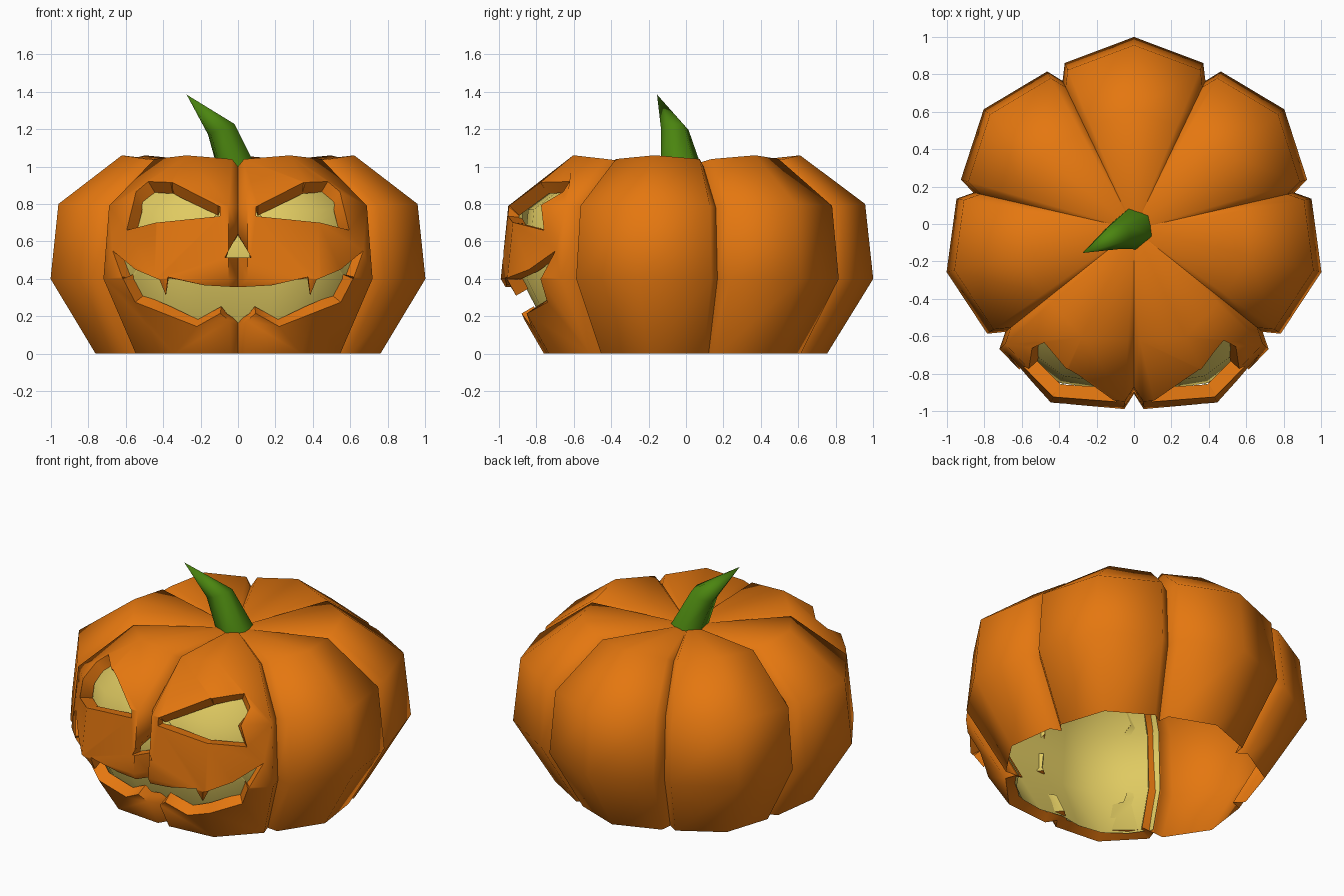
import bpy, bmesh, math
from mathutils import Vector

if "Cube" in bpy.data.objects:
    bpy.data.objects.remove(bpy.data.objects["Cube"])

CY = -0.028                 # pumpkin axis sits slightly forward
STEP = 2 * math.pi / 7      # seven lobes


def material(name, rgb):
    m = bpy.data.materials.new(name)
    m.diffuse_color = (*rgb, 1)
    m.use_nodes = True
    m.node_tree.nodes["Principled BSDF"].inputs["Base Color"].default_value = m.diffuse_color
    return m


ORANGE = material("pumpkin orange", (0.78, 0.185, 0.005))
CREAM = material("inner cream", (0.74, 0.59, 0.12))
GREEN = material("stem green", (0.07, 0.235, 0.005))


def make_object(name, bm, mats):
    me = bpy.data.meshes.new(name)
    bm.to_mesh(me)
    bm.free()
    for m in mats:
        me.materials.append(m)
    ob = bpy.data.objects.new(name, me)
    bpy.context.collection.objects.link(ob)
    return ob


def smooth(ob, degrees):
    bpy.ops.object.select_all(action='DESELECT')
    ob.select_set(True)
    bpy.context.view_layer.objects.active = ob
    bpy.ops.object.shade_smooth_by_angle(angle=math.radians(degrees))


def polar(a, r, z):
    """Point at angle a measured from the front (-y)."""
    return Vector((r * math.sin(a), CY - r * math.cos(a), z))


def loft(bm, rings, closed=True):
    loops = [[bm.verts.new(p) for p in ring] for ring in rings]
    n = len(loops[0])
    for lo, hi in zip(loops, loops[1:]):
        for i in range(n if closed else n - 1):
            j = (i + 1) % n
            bm.faces.new((lo[i], lo[j], hi[j], hi[i]))
    return loops


def bake(ob):
    """Replace the mesh by its modified result."""
    dg = bpy.context.evaluated_depsgraph_get()
    me = bpy.data.meshes.new_from_object(ob.evaluated_get(dg))
    ob.modifiers.clear()
    ob.data = me


# lobed body as a closed solid: (scale, z at lobe centre, lobe edge, groove)
PROFILE = [(0.76, 0, 0, 0), (1, 0.4, 0.4, 0.4), (0.958, 0.8, 0.79, 0.78), (0.62, 1.06, 1.04, 1.0)]


def body_solid():
    bm = bmesh.new()
    e = math.radians(3.1)
    rings = []
    for s, zc, ze, zn in PROFILE:
        ring = []
        for k in range(7):
            a = k * STEP
            ring += [polar(a, 0.88 * s, zn), polar(a + e, 0.963 * s, ze),
                     polar(a + STEP / 2, 1.028 * s, zc), polar(a + STEP - e, 0.963 * s, ze)]
        rings.append(ring)
    loops = loft(bm, rings)
    bm.faces.new(loops[0])
    top = bm.verts.new((0, CY, 0.99))
    for i, v in enumerate(loops[-1]):
        bm.faces.new((v, loops[-1][(i + 1) % 28], top))
    bmesh.ops.recalc_face_normals(bm, faces=bm.faces)
    return bm


# face openings as prisms along y
EYE = [(0.595, 0.66), (0.545, 0.865), (0.48, 0.92), (0.35, 0.915),
       (0.095, 0.785), (0.095, 0.735), (0.44, 0.70)]
NOSE = [(0, 0.64), (-0.07, 0.515), (0.07, 0.515)]
HALF_MOUTH = [(0.18, 0.365), (0.375, 0.41), (0.385, 0.31), (0.42, 0.395), (0.55, 0.45),
              (0.67, 0.55), (0.62, 0.41), (0.55, 0.275), (0.22, 0.145), (0.095, 0.215)]


def flip(poly):
    return [(-x, z) for x, z in reversed(poly)]


MOUTH = [(0, 0.355)] + HALF_MOUTH + [(0, 0.14)] + flip(HALF_MOUTH)
BACK_Y = -0.35

bm = bmesh.new()
for poly in (EYE, flip(EYE), NOSE, MOUTH):
    a, b = loft(bm, [[(x, y, z) for x, z in poly] for y in (-1.5, BACK_Y)])
    bm.faces.new(a)
    bm.faces.new(b)
bmesh.ops.recalc_face_normals(bm, faces=bm.faces)
cutter = make_object("face_cutter", bm, [ORANGE])
cutter.hide_render = True

solid = make_object("pumpkin_solid", body_solid(), [ORANGE])
mod = solid.modifiers.new("carve", 'BOOLEAN')
mod.operation = 'DIFFERENCE'
mod.solver = 'EXACT'
mod.object = cutter
bake(solid)
bpy.data.objects.remove(cutter)


# keep only the skin: either the two carved front lobes or the other five
def skin(front):
    bm = bmesh.new()
    bm.from_mesh(solid.data)
    bm.normal_update()
    drop = []
    for f in bm.faces:
        c = f.calc_center_median()
        inner = (c.y < -0.3 and abs(f.normal.y) < 1e-3) or all(abs(v.co.y - BACK_Y) < 1e-4 for v in f.verts)
        floor = all(v.co.z < 1e-4 for v in f.verts)
        is_front = abs(math.atan2(c.x, CY - c.y)) < STEP
        if inner or floor or is_front != front:
            drop.append(f)
    bmesh.ops.delete(bm, geom=drop, context='FACES')
    return bm


shell = make_object("pumpkin_shell", skin(False), [ORANGE])
smooth(shell, 60)

carved = make_object("carved_face", skin(True), [ORANGE, CREAM])
mod = carved.modifiers.new("wall", 'SOLIDIFY')
mod.thickness = 0.075
mod.offset = -1
mod.material_offset = 1
mod.material_offset_rim = 0
bake(carved)
smooth(carved, 60)
bpy.data.objects.remove(solid)

# cream lining behind the openings
bm = bmesh.new()
LINING = [(-1, 0.86), (-0.75, 0.895), (-0.5, 0.912), (-0.25, 0.875), (0, 0.82),
          (0.25, 0.875), (0.5, 0.912), (0.75, 0.895), (1, 0.86)]
loft(bm, [[polar(t * STEP, r * s, z) for t, r in LINING]
          for s, z in ((0.76, 0.01), (1, 0.4), (0.955, 0.77), (0.62, 0.985))], closed=False)
lining = make_object("inner_lining", bm, [CREAM])
smooth(lining, 60)

# bent six-sided stem ending in a point
bm = bmesh.new()


def stem_ring(cx, cy, cz, r, tilt):
    ring = []
    for k in range(6):
        a = math.radians(-20 + 60 * k)
        x, y = r * math.cos(a), r * math.sin(a)
        ring.append((cx + x, cy + y, cz + tilt * x))
    return ring


loops = loft(bm, [stem_ring(-0.005, -0.025, 0.99, 0.112, 0),
                  stem_ring(-0.09, -0.06, 1.2, 0.075, 0.4)])
tip = bm.verts.new((-0.275, -0.155, 1.385))
for i in range(6):
    bm.faces.new((loops[1][i], loops[1][(i + 1) % 6], tip))
bm.faces.new(loops[0])
bmesh.ops.recalc_face_normals(bm, faces=bm.faces)
stem = make_object("stem", bm, [GREEN])
smooth(stem, 65)
